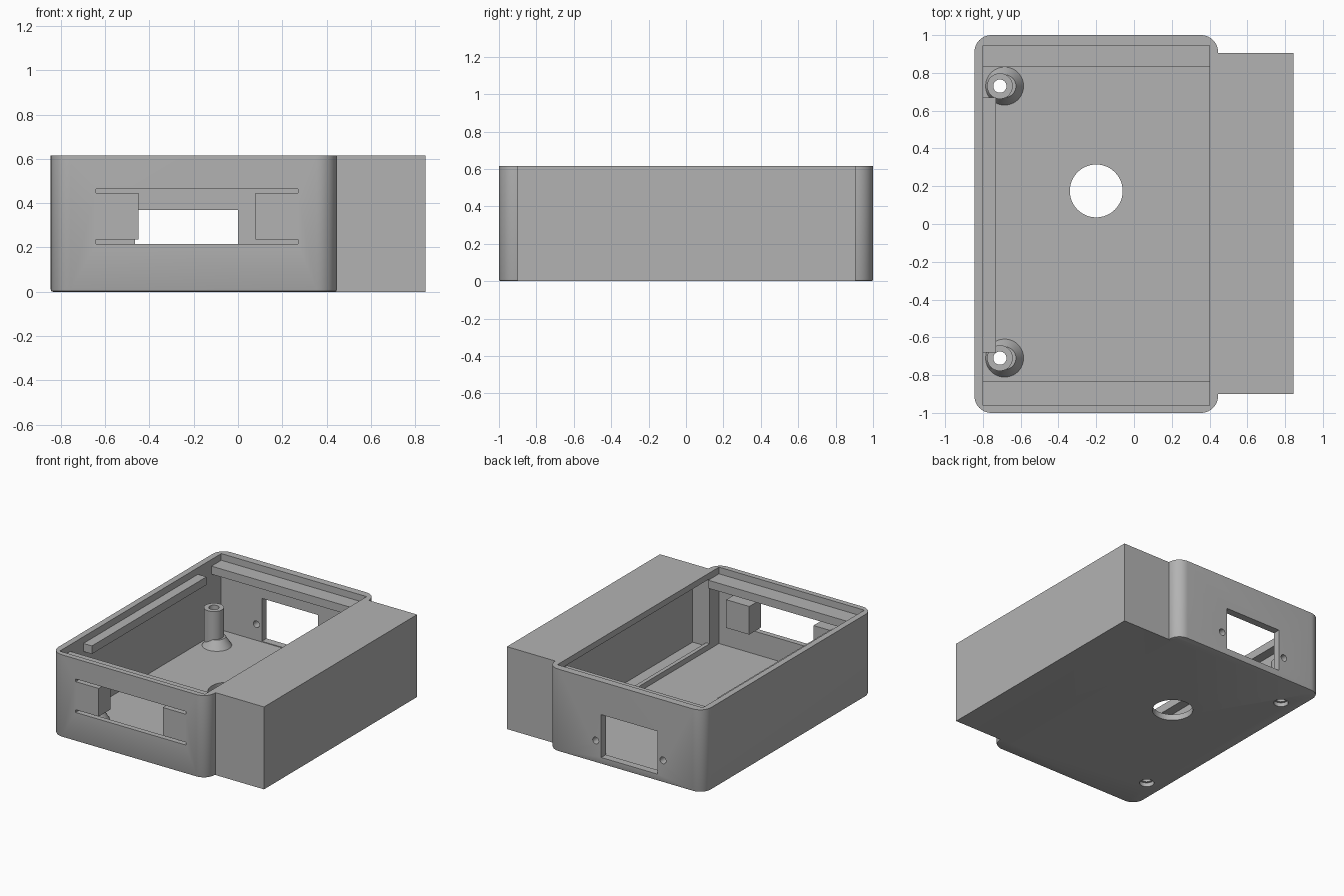
import bpy, bmesh
from mathutils import Matrix

if "Cube" in bpy.data.objects:
    bpy.data.objects.remove(bpy.data.objects["Cube"], do_unlink=True)

GREY = (0.45, 0.45, 0.45, 1)
mat = bpy.data.materials.new("plain grey")
mat.use_nodes = True
mat.diffuse_color = GREY
mat.node_tree.nodes["Principled BSDF"].inputs["Base Color"].default_value = GREY


def finish(name, bm):
    mesh = bpy.data.meshes.new(name)
    bm.to_mesh(mesh)
    bm.free()
    mesh.materials.append(mat)
    ob = bpy.data.objects.new(name, mesh)
    bpy.context.collection.objects.link(ob)
    return ob


def box_mesh(x, y, z):
    bm = bmesh.new()
    bmesh.ops.create_cube(bm, size=1)
    for v in bm.verts:
        v.co = [lim[0] if c < 0 else lim[1] for c, lim in zip(v.co, (x, y, z))]
    return bm


def box(name, x, y, z):
    return finish(name, box_mesh(x, y, z))


def cylinder(name, x, y, z, r, r_top=None, axis="Z"):
    """Cylinder or cone running along z, or along y, between two limits."""
    span = z if axis == "Z" else y
    mid, depth = sum(span) / 2, span[1] - span[0]
    place = Matrix.Translation((x, y, mid) if axis == "Z" else (x, mid, z))
    if axis == "Y":
        place = place @ Matrix.Rotation(1.5707963, 4, "X")
    bm = bmesh.new()
    bmesh.ops.create_cone(bm, cap_ends=True, segments=48, radius1=r,
                          radius2=r if r_top is None else r_top,
                          depth=depth, matrix=place)
    return finish(name, bm)


def select(ob):
    bpy.ops.object.select_all(action="DESELECT")
    ob.select_set(True)
    bpy.context.view_layer.objects.active = ob


def combine(target, other, operation="DIFFERENCE"):
    mod = target.modifiers.new("combine", "BOOLEAN")
    mod.operation, mod.solver, mod.object = operation, "EXACT", other
    select(target)
    bpy.ops.object.modifier_apply(modifier=mod.name)
    bpy.data.objects.remove(other, do_unlink=True)


def smooth(ob):
    select(ob)
    bpy.ops.object.shade_smooth_by_angle(angle=0.6)


H, FLOOR = 0.615, 0.045
INNER_X, INNER_Y = (-0.80, 0.40), (-0.96, 0.945)

# Case body: rounded upright corners and a softened bottom edge
bm = box_mesh((-0.845, 0.445), (-1, 1), (0, H))
upright = [e for e in bm.edges if abs(e.verts[0].co.z - e.verts[1].co.z) > 0.1]
bmesh.ops.bevel(bm, geom=upright, offset=0.09, segments=10, profile=0.5, affect="EDGES")
bottom = [e for e in bm.edges if all(v.co.z < 0.001 for v in e.verts)]
bmesh.ops.bevel(bm, geom=bottom, offset=0.01, segments=2, profile=0.5, affect="EDGES")
case = finish("case", bm)

# Side compartment and main cavity
combine(case, box("side_block", (0.3, 0.845), (-0.9, 0.905), (0, H)), "UNION")
combine(case, box("cavity_cut", INNER_X, INNER_Y, (FLOOR, 1)))

# Side pocket, opening through the wall above a low sill
combine(case, box("pocket_cut", (0.43, 0.54), (-0.85, 0.855), (0.06, 0.57)))
combine(case, box("opening_cut", (0.35, 0.45), (-0.85, 0.855), (0.085, 0.57)))

# Floor hole
combine(case, cylinder("floor_cut", -0.2, 0.175, (-0.1, 0.2), 0.14))

# Back window with a screw hole on each side
combine(case, box("window_cut", (-0.465, 0.0), (0.9, 1.1), (0.05, 0.37)))
for x in (-0.51, 0.045):
    combine(case, cylinder("screw_cut", x, (0.9, 1.1), 0.165, 0.025, axis="Y"))

# Front opening with long slits above and below
combine(case, box("front_cut", (-0.45, 0.08), (-1.1, -0.9), (0.215, 0.465)))
for z in (0.215, 0.445):
    combine(case, box("slit_cut", (-0.64, 0.27), (-1.1, -0.9), (z, z + 0.02)))

# Screw passages through the floor
POSTS = ((-0.71, 0.73), (-0.71, -0.71))
for x, y in POSTS:
    combine(case, cylinder("passage_cut", x, y, (-0.1, 0.2), 0.05))
smooth(case)

# Thick pads behind the front tabs
for side, x in (("right", (-0.64, -0.45)), ("left", (0.08, 0.27))):
    box(side + "_front_pad", x, (-0.965, -0.86), (0.235, 0.445))

# Ledges under the rim
LEDGE_Z = (0.505, 0.565)
box("back_ledge", INNER_X, (0.83, 0.95), LEDGE_Z)
box("front_ledge", INNER_X, (-0.965, -0.835), LEDGE_Z)
box("side_ledge", (-0.805, -0.73), (-0.68, 0.67), LEDGE_Z)

# Hollow screw posts on conical feet
for side, (x, y) in zip(("back", "front"), POSTS):
    post = cylinder(side + "_post", x, y, (0.03, 0.32), 0.068)
    foot = cylinder("foot", x + 0.025, y, (0.03, 0.11), 0.11, 0.06)
    combine(post, foot, "UNION")
    combine(post, cylinder("bore", x, y, (-0.1, 0.5), 0.035))
    combine(post, box("trim", (-1, -0.8), (-1, 1), (-0.1, 0.6)))
    smooth(post)
